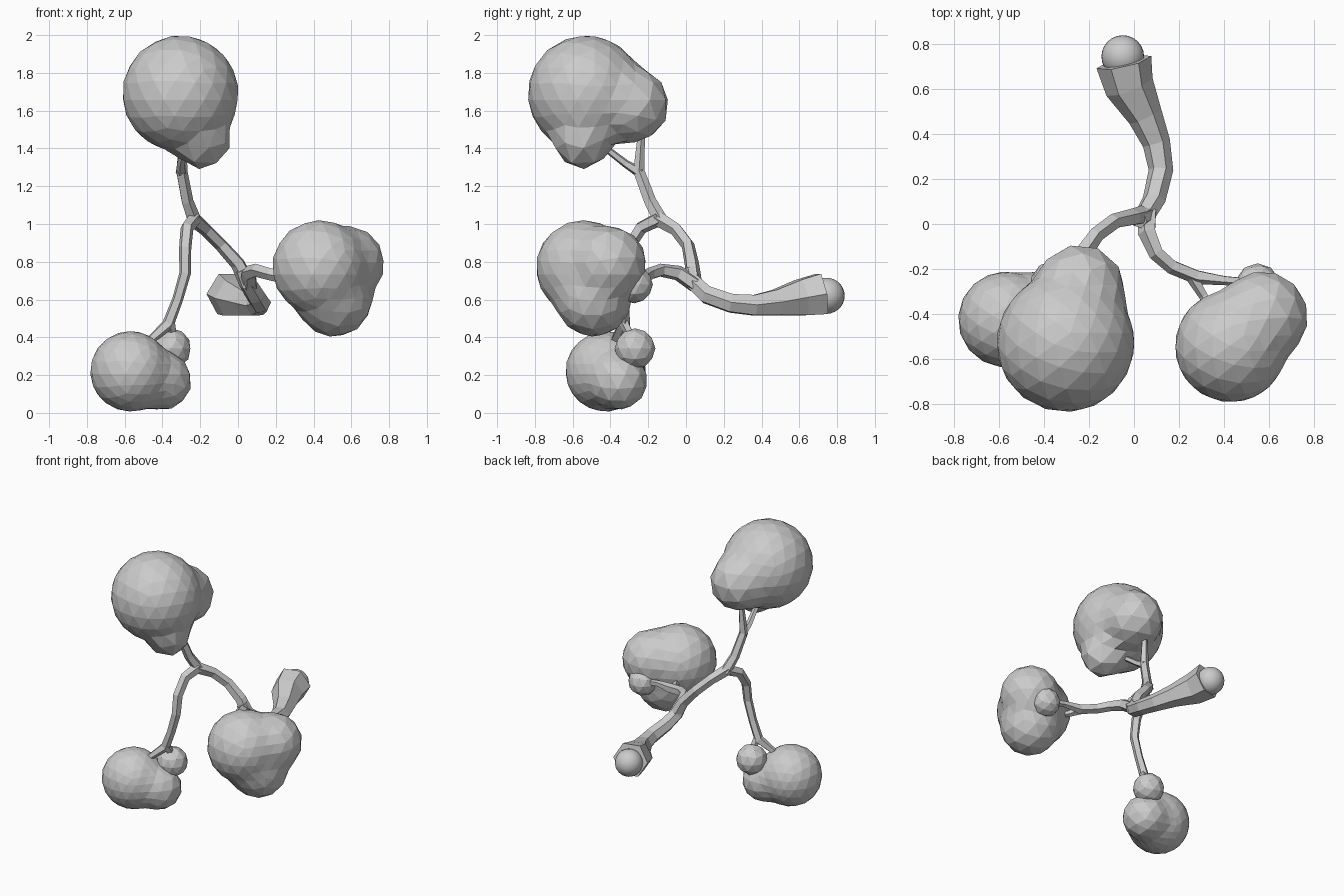
import bpy, bmesh, math
from mathutils import Vector

if "Cube" in bpy.data.objects:
    bpy.data.objects.remove(bpy.data.objects["Cube"])


def finish(name, bm):
    bmesh.ops.recalc_face_normals(bm, faces=bm.faces[:])
    me = bpy.data.meshes.new(name)
    bm.to_mesh(me)
    bm.free()
    ob = bpy.data.objects.new(name, me)
    bpy.context.collection.objects.link(ob)
    return ob


def limb(name, points, sides=5):
    """Faceted tube through (x, y, z, radius) points."""
    bm = bmesh.new()
    pos = [Vector(p[:3]) for p in points]
    rings, side = [], None
    for i, p in enumerate(pos):
        t = (pos[min(i + 1, len(pos) - 1)] - pos[max(i - 1, 0)]).normalized()
        if side is None:
            side = t.orthogonal() if abs(t.z) > 0.9 else t.cross(Vector((0, 0, 1)))
        side = (side - t * side.dot(t)).normalized()
        up = t.cross(side)
        r = points[i][3]
        rings.append([bm.verts.new(p + r * (math.cos(a) * side + math.sin(a) * up))
                      for a in (2 * math.pi * k / sides for k in range(sides))])
    for a, b in zip(rings, rings[1:]):
        for k in range(sides):
            j = (k + 1) % sides
            bm.faces.new((a[k], a[j], b[j], b[k]))
    bm.faces.new(rings[0])
    bm.faces.new(rings[-1])
    return finish(name, bm)


def foliage(name, spheres, k=0.05, subdiv=3):
    """Low-poly clump: an icosphere fitted round softly merged spheres."""
    def dist(p):
        d = 9
        for x, y, z, r in spheres:
            e = (p - Vector((x, y, z))).length - r
            h = max(k - abs(d - e), 0) / k
            d = min(d, e) - h * h * k / 4
        return d
    # centre of the clump, pulled towards the biggest sphere
    w = [s[3] ** 3 for s in spheres]
    c = Vector([sum(s[i] * v for s, v in zip(spheres, w)) / sum(w) for i in range(3)])
    bm = bmesh.new()
    bmesh.ops.create_icosphere(bm, subdivisions=subdiv, radius=1)
    for v in bm.verts:
        n = v.co.normalized()
        t = 1.0
        for _ in range(60):
            d = dist(c + n * t)
            if d < 0.0005:
                break
            t -= d
        v.co = c + n * t
    return finish(name, bm)


# Trunk and the ball at its foot
limb("trunk", [(-0.045, 0.72, 0.63, 0.125), (-0.02, 0.61, 0.61, 0.11),
               (0.05, 0.48, 0.585, 0.078), (0.1, 0.36, 0.57, 0.062),
               (0.12, 0.24, 0.58, 0.055), (0.09, 0.11, 0.625, 0.052),
               (0.05, 0.04, 0.69, 0.048), (0.02, 0.02, 0.76, 0.04)], 6)
bm = bmesh.new()
bmesh.ops.create_uvsphere(bm, u_segments=24, v_segments=14, radius=0.095)
bmesh.ops.translate(bm, verts=bm.verts[:], vec=(-0.05, 0.745, 0.62))
for f in bm.faces:
    f.smooth = True
finish("root_ball", bm)

# Branches
limb("left_branch", [(0.05, 0.04, 0.69, 0.046), (0.0, 0.03, 0.79, 0.04),
                     (-0.09, 0.01, 0.89, 0.036), (-0.17, -0.05, 0.97, 0.036),
                     (-0.24, -0.15, 1.03, 0.042)])
limb("upper_branch", [(-0.23, -0.13, 1.01, 0.04), (-0.27, -0.19, 1.12, 0.034),
                      (-0.3, -0.25, 1.28, 0.032), (-0.29, -0.235, 1.5, 0.018)])
limb("upper_twig", [(-0.3, -0.24, 1.27, 0.03), (-0.3, -0.32, 1.32, 0.022),
                    (-0.28, -0.45, 1.42, 0.018)])
limb("lower_branch", [(-0.23, -0.14, 1.03, 0.04), (-0.27, -0.24, 0.98, 0.036),
                      (-0.28, -0.31, 0.87, 0.034), (-0.28, -0.33, 0.74, 0.032),
                      (-0.32, -0.33, 0.6, 0.03), (-0.37, -0.33, 0.47, 0.034),
                      (-0.47, -0.38, 0.38, 0.022)])
limb("lower_twig", [(-0.36, -0.33, 0.48, 0.028), (-0.34, -0.28, 0.38, 0.022)])
limb("right_branch", [(0.06, 0.05, 0.68, 0.046), (0.06, -0.04, 0.74, 0.042),
                      (0.1, -0.13, 0.755, 0.036), (0.17, -0.19, 0.735, 0.034),
                      (0.28, -0.235, 0.71, 0.034), (0.4, -0.25, 0.71, 0.022),
                      (0.52, -0.26, 0.69, 0.02)])
limb("right_twig", [(0.25, -0.22, 0.715, 0.03), (0.31, -0.32, 0.7, 0.022),
                    (0.36, -0.42, 0.72, 0.02)])

# Foliage clumps
foliage("top_foliage", [(-0.305, -0.53, 1.69, 0.308), (-0.24, -0.29, 1.63, 0.2),
                        (-0.19, -0.55, 1.44, 0.15)])
foliage("right_foliage", [(0.43, -0.545, 0.77, 0.25), (0.575, -0.41, 0.79, 0.2),
                          (0.51, -0.49, 0.605, 0.202)])
foliage("right_foliage_tuft", [(0.55, -0.275, 0.68, 0.1)], subdiv=2)
foliage("lower_foliage", [(-0.57, -0.425, 0.22, 0.213), (-0.4, -0.36, 0.17, 0.155)])
foliage("lower_foliage_tuft", [(-0.355, -0.27, 0.34, 0.108)], subdiv=2)
